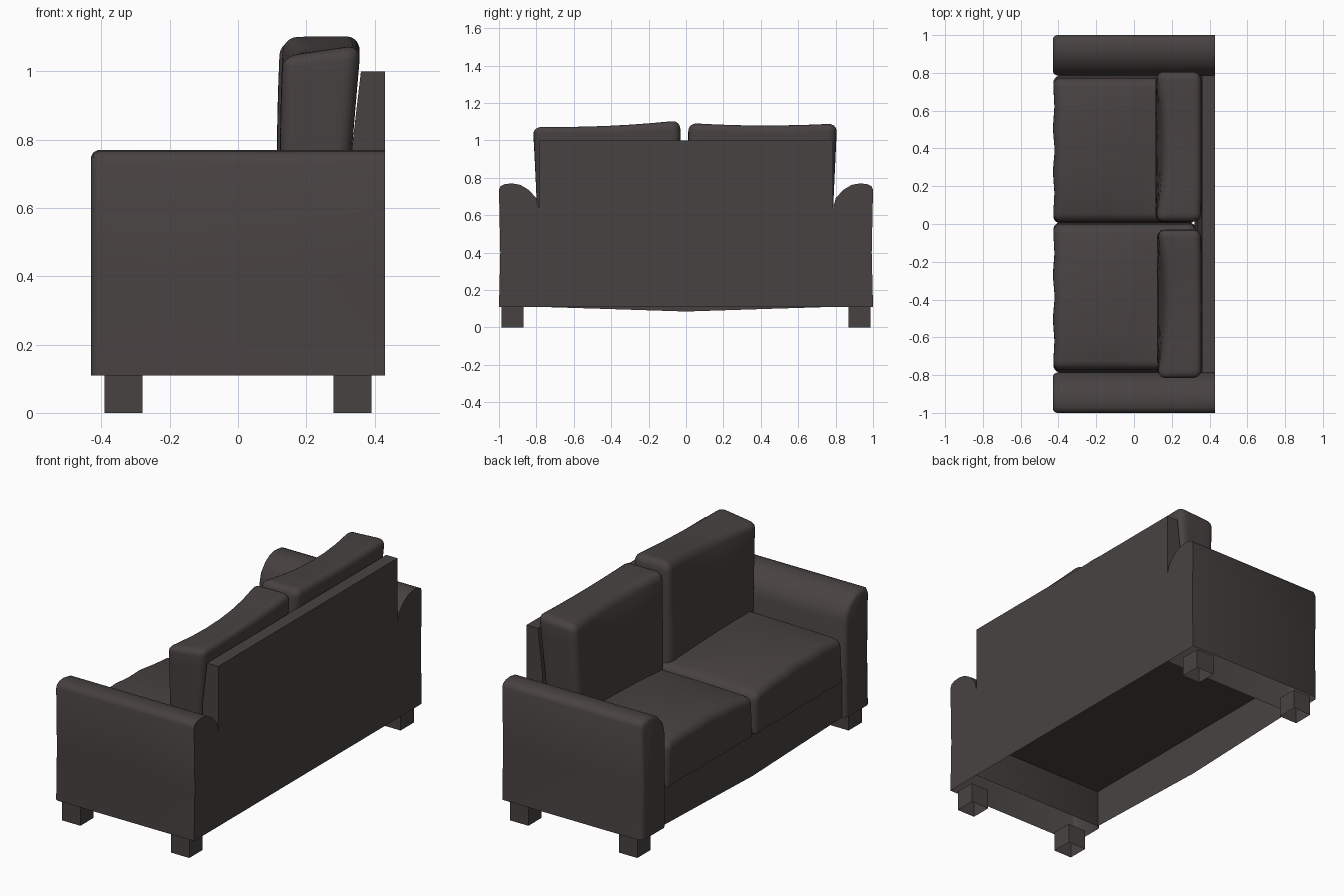
import bpy, bmesh, math
from mathutils import Vector

if "Cube" in bpy.data.objects:
    bpy.data.objects.remove(bpy.data.objects["Cube"])

fabric = bpy.data.materials.new("dark_brown_grey")
fabric.diffuse_color = (0.064, 0.055, 0.053, 1)
fabric.use_nodes = True
fabric.node_tree.nodes["Principled BSDF"].inputs["Base Color"].default_value = fabric.diffuse_color


def finish(name, bm, recalc=True):
    if recalc:
        bmesh.ops.recalc_face_normals(bm, faces=bm.faces[:])
    me = bpy.data.meshes.new(name)
    bm.to_mesh(me)
    bm.free()
    me.materials.append(fabric)
    for p in me.polygons:
        p.use_smooth = True
    me.set_sharp_from_angle(angle=math.radians(50))
    ob = bpy.data.objects.new(name, me)
    bpy.context.collection.objects.link(ob)
    return ob


def box(name, lo, hi):
    """Box without its bottom face."""
    bm = bmesh.new()
    bmesh.ops.create_cube(bm, size=1)
    for v in bm.verts:
        v.co = Vector([lo[i] + (v.co[i] + 0.5) * (hi[i] - lo[i]) for i in range(3)])
    bmesh.ops.recalc_face_normals(bm, faces=bm.faces[:])
    bmesh.ops.delete(bm, geom=[f for f in bm.faces if f.normal.z < -0.9], context='FACES_ONLY')
    return finish(name, bm, recalc=False)


def cushion(name, lo, hi, r, warp):
    """Box with rounded sides and top, flat bottom, then warped.
    warp(p, u, v, t): u, v in -1..1 across x and y, t in 0..1 up."""
    n = 12
    bm = bmesh.new()
    bmesh.ops.create_cube(bm, size=1)
    bmesh.ops.subdivide_edges(bm, edges=bm.edges[:], cuts=n - 1, use_grid_fill=True)

    def place(s, a, b):
        i = round((s + 0.5) * n)
        if i <= 3:
            return a + r * i / 3
        if i >= n - 3:
            return b - r * (n - i) / 3
        return a + r + (b - a - 2 * r) * (i - 3) / (n - 6)

    for v in bm.verts:
        p = Vector([place(v.co[i], lo[i], hi[i]) for i in range(3)])
        c = Vector((min(max(p.x, lo[0] + r), hi[0] - r),
                    min(max(p.y, lo[1] + r), hi[1] - r),
                    min(p.z, hi[2] - r)))
        d = p - c
        if d.length > r:
            p = c + d.normalized() * r
        u = (2 * p.x - lo[0] - hi[0]) / (hi[0] - lo[0])
        w = (2 * p.y - lo[1] - hi[1]) / (hi[1] - lo[1])
        t = (p.z - lo[2]) / (hi[2] - lo[2])
        v.co = warp(p, u, w, t)
    return finish(name, bm)


# Arms: rolled profile lofted along x, rounded front rim, open underneath
ARM = [(0.787, 0.11), (1.0, 0.11), (0.993, 0.40), (1.0, 0.735), (0.992, 0.755), (0.97, 0.766),
       (0.93, 0.77), (0.885, 0.762), (0.84, 0.735), (0.80, 0.69), (0.787, 0.64)]
RINGS = [(-0.43, 0.02), (-0.424, 0.008), (-0.41, 0.0), (0.43, 0.0)]
for side, sy in (("left", 1), ("right", -1)):
    bm = bmesh.new()
    loops = []
    for x, d in RINGS:
        loops.append([bm.verts.new((x, sy * (0.895 + (y - 0.895) * (1 - d / 0.105)),
                                    z - (d if z > 0.5 else 0))) for y, z in ARM])
    k = len(ARM)
    for a, b in zip(loops, loops[1:]):
        for i in range(1, k):          # skips the bottom strip
            bm.faces.new((a[i], a[(i + 1) % k], b[(i + 1) % k], b[i]))
    bm.faces.new(loops[0])
    cap = [v.co.copy() for v in loops[-1]]
    finish(side + "_arm", bm)

# Back panel: one rear sheet that also closes both arms, slanted front, open underneath
bm = bmesh.new()
outline = ARM[1:] + [(0.787, 1.0)]
pts = outline + [(-y, z) for y, z in reversed(outline)]
bm.faces.new([bm.verts.new((0.43, y, z)) for y, z in pts])
PROFILE = [(0.43, 0.11), (0.43, 1.0), (0.36, 1.0), (0.333, 0.77), (0.32, 0.33)]
a, b = [[bm.verts.new((x, y, z)) for x, z in PROFILE] for y in (-0.787, 0.787)]
for i in range(1, 4):
    bm.faces.new((a[i], a[i + 1], b[i + 1], b[i]))
bm.faces.new(a)
bm.faces.new(b)
bmesh.ops.remove_doubles(bm, verts=bm.verts[:], dist=0.0005)
finish("back_panel", bm)

# Front rail: thin sagging sheet
bm = bmesh.new()
cols = [(bm.verts.new((-0.41, y, z)), bm.verts.new((-0.41, y, 0.33)))
        for y, z in ((-0.787, 0.11), (-0.4, 0.098), (0, 0.085), (0.4, 0.098), (0.787, 0.11))]
for (a0, a1), (b0, b1) in zip(cols, cols[1:]):
    bm.faces.new((a0, a1, b1, b0))
finish("front_rail", bm, recalc=False)


# Seat cushions: crowned towards the front, wider at the base so they meet the arms
def seat_warp(outer):
    def warp(p, u, v, t):
        o = v * outer
        crown = max(0, 1 - ((u + 0.4) / 0.95) ** 2)
        p.z += t * (0.035 * crown * (1 - v * v) + 0.01 * u + 0.012 * o)
        p.x += 0.005 * math.cos(3 * math.pi * v) * (u < -0.5)
        p.y += outer * (1 - t) * (0.018 * max(o, 0) + 0.012 * min(o, 0))
        return p
    return warp


cushion("left_seat", (-0.425, 0.014, 0.32), (0.33, 0.77, 0.56), 0.045, seat_warp(1))
cushion("right_seat", (-0.425, -0.77, 0.32), (0.33, -0.002, 0.56), 0.045, seat_warp(-1))


# Back cushions: pinched in the middle of the top front, leaning on the panel
def pillow_warp(outer, rise, drop):
    def warp(p, u, v, t):
        o = v * outer                      # +1 at the arm end
        front = (1 - u) / 2
        p.z += t ** 4 * (-0.012 * (1 - v * v) - rise * o - drop * front * (0.5 + 0.5 * o))
        p.x += front * 0.05 * (1 - v * v) * t ** 3 + (1 - front) * 0.045 * (t - 1)
        p.y += outer * 0.025 * (t - 0.3) * max(o, 0)
        return p
    return warp


cushion("left_back_cushion", (0.113, 0.012, 0.54), (0.36, 0.79, 1.093), 0.045,
        pillow_warp(1, 0.0, 0.015))
cushion("right_back_cushion", (0.122, -0.80, 0.54), (0.36, -0.03, 1.093), 0.045,
        pillow_warp(-1, 0.014, 0.035))

# Legs
for xn, x in (("front", -0.335), ("rear", 0.335)):
    for yn, y in (("left", 0.928), ("right", -0.928)):
        box(f"{xn}_{yn}_leg", (x - 0.056, y - 0.058, 0), (x + 0.056, y + 0.058, 0.112))
